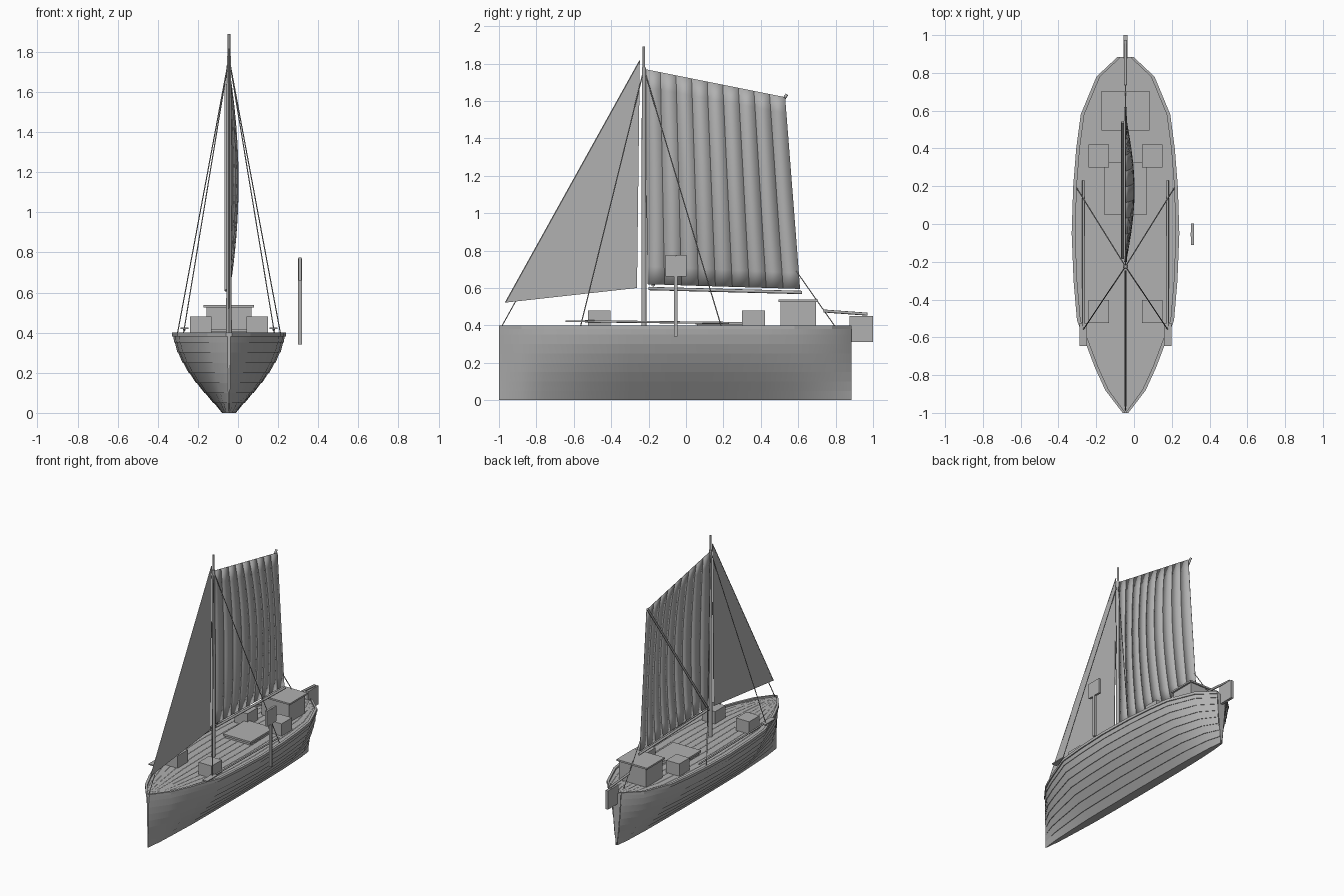
import bpy, math
from mathutils import Vector

CX = -0.045        # centreline of the boat
DECK = 0.388
old = bpy.data.objects.get("Cube")
if old:
    bpy.data.objects.remove(old)

grey = bpy.data.materials.new("weathered_grey")
grey.use_nodes = True
COLOUR = (0.44, 0.44, 0.44, 1)
grey.diffuse_color = COLOUR
grey.node_tree.nodes["Principled BSDF"].inputs["Base Color"].default_value = COLOUR


def make(name, grids, smooth=None, closed=False):
    """Build one object from grids of points; each grid is a list of rows."""
    verts, faces = [], []
    for rows in grids:
        base, n = len(verts), len(rows[0])
        for row in rows:
            verts += row
        for i in range(len(rows) - 1):
            for j in range(n if closed else n - 1):
                k = (j + 1) % n
                faces.append([base + i * n + j, base + i * n + k,
                              base + (i + 1) * n + k, base + (i + 1) * n + j])
        if closed:
            faces.append([base + j for j in reversed(range(n))])
            faces.append([base + (len(rows) - 1) * n + j for j in range(n)])
    me = bpy.data.meshes.new(name)
    me.from_pydata(verts, [], faces)
    me.materials.append(grey)
    ob = bpy.data.objects.new(name, me)
    bpy.context.collection.objects.link(ob)
    if smooth:
        bpy.ops.object.select_all(action='DESELECT')
        ob.select_set(True)
        bpy.context.view_layer.objects.active = ob
        bpy.ops.object.shade_smooth_by_angle(angle=math.radians(smooth))
    return ob


def box(name, x0, x1, y0, y1, z0, z1):
    return make(name, [[[(x0, y0, z), (x1, y0, z), (x1, y1, z), (x0, y1, z)]
                        for z in (z0, z1)]], closed=True)


def rod(name, a, b, r0, r1=None, sides=8):
    a, b = Vector(a), Vector(b)
    turn = (b - a).to_track_quat('Z', 'Y')
    rows = []
    for end, r in ((a, r0), (b, r1 or r0)):
        rows.append([end + turn @ Vector((r * math.cos(t), r * math.sin(t), 0))
                     for t in (math.tau * i / sides for i in range(sides))])
    return make(name, [rows], smooth=50, closed=True)


def thicken(ob, depth):
    mod = ob.modifiers.new("thickness", 'SOLIDIFY')
    mod.thickness, mod.offset = depth, 0


# Hull outline (y, half width) and section (z, share of the half width)
OUTLINE = [(-1, .008), (-.88, .1), (-.76, .155), (-.51, .25), (-.3, .268), (-.05, .278),
           (.2, .27), (.4, .254), (.58, .23), (.78, .147), (.885, .035)]
SECTION = [(0, .11), (.05, .27), (.1, .43), (.15, .58), (.2, .71), (.25, .82),
           (.3, .91), (.35, .97), (.388, 1)]

# Overlapping hull strakes on both sides
strakes = []
for s in (-1, 1):
    for (z0, f0), (z1, f1) in zip(SECTION, SECTION[1:]):
        rows = []
        for z, f, lap in ((z0, f0, 0), (z0, f0, .004), (z1, f1, 0)):
            rows.append([(CX + s * (w * f + (lap if w > .01 else 0)), y, z)
                         for y, w in OUTLINE])
        strakes.append(rows if s > 0 else rows[::-1])
make("hull_strakes", strakes, smooth=25)

# Flat keel, stem and sternpost faces
f0 = SECTION[0][1]
make("keel", [[[(CX + s * w * f0, y, 0) for y, w in OUTLINE] for s in (1, -1)]])
for name, (y, w), d in (("stem", OUTLINE[0], 1), ("sternpost", OUTLINE[-1], -1)):
    make(name, [[[(CX + s * w * f, y, z) for z, f in SECTION] for s in (-d, d)]])

# Deck planks over a sunk sub-deck, leaving narrow seams
make("sub_deck", [[[(CX + s * w, y, DECK - .005) for y, w in OUTLINE] for s in (-1, 1)]])
PLANKS = 10
planks = []
for i in range(PLANKS):
    a, b = (2 * (i + k) / PLANKS - 1 for k in (.03, .97))
    planks.append([[(CX + f * w, y, DECK) for y, w in OUTLINE] for f in (a, b)])
make("deck_planks", planks)

# Rail running round the deck edge
rail = []
for s in (-1, 1):
    rows = []
    for y, w in OUTLINE:
        inner, outer = CX + s * max(w - .012, 0), CX + s * (w + .007)
        row = [(inner, y, .38), (outer, y, .38), (outer, y, .4), (inner, y, .4)]
        rows.append(row if s < 0 else row[::-1])
    rail.append(rows)
make("rail", rail, closed=True)

# Stern house with an overhanging roof, and the low cargo hatch
box("stern_house", CX - .113, CX + .113, .505, .695, .385, .528)
box("stern_house_roof", CX - .126, CX + .126, .495, .705, .526, .538)
box("hatch_coaming", CX - .105, CX + .105, .06, .315, .385, .405)
box("hatch_lid", CX - .115, CX + .115, .05, .325, .405, .419)

# Four deck chests and two stowed oars
for side, s in (("right", -1), ("left", 1)):
    for place, y in (("fore", -.525), ("aft", .3)):
        x0, x1 = sorted((CX + s * .087, CX + s * .195))
        box(f"{place}_chest_{side}", x0, x1, y, y + .122, .385, .48)
    ox = CX + s * .223
    rod(f"stowed_oar_shaft_{side}", (ox, -.54, .422), (ox, .23, .413), .006)
    box(f"stowed_oar_blade_{side}", ox - .02, ox + .02, -.645, -.525, .418, .426)

# Steering oar standing clear of the hull side
box("side_oar_shaft", .3, .318, -.065, -.045, .34, .77)
for name, y in (("front", -.11), ("back", -.053)):
    box(f"side_oar_blade_{name}", .301, .317, y, y + .055, .66, .775)

# Rudder and tiller
box("rudder", CX - .01, CX + .01, .875, 1, .31, .45)
rod("tiller", (CX, .735, .477), (CX, .97, .46), .008)

# Mast and spars
rod("mast", (CX, -.225, .385), (CX, -.225, 1.78), .014, .011, 12)
rod("masthead", (CX, -.225, 1.77), (CX, -.225, 1.89), .007)
rod("boom", (CX, -.2, .597), (CX, .62, .576), .009)
rod("sprit", (CX - .015, -.18, .61), (CX - .015, .54, 1.635), .008)

# Mainsail: cloth panels bellied out to the left
TACK, CLEW = Vector((CX, -.205, .62)), Vector((CX, .61, .595))
THROAT, PEAK = Vector((CX, -.22, 1.77)), Vector((CX, .53, 1.62))
CLOTHS, STEPS = 9, 12


def sail_point(u, v):
    p = TACK.lerp(CLEW, u).lerp(THROAT.lerp(PEAK, u), v)
    p.x += .047 * math.sin(math.pi * u) * math.sin(math.pi * v) ** .8
    return p


cloths = [[[sail_point(u / CLOTHS, v / STEPS) for v in range(STEPS + 1)]
           for u in (i, i + 1)] for i in range(CLOTHS)]
thicken(make("mainsail", cloths, smooth=30), .003)

# Jib: a flat triangle
head, foot, corner = (CX, -.247, 1.815), (CX, -.965, .522), (CX, -.262, .6)
jib = make("jib", [[[foot, corner], [head, head]]])
thicken(jib, .003)

# Standing and running rigging
for side, s in (("right", -1), ("left", 1)):
    rod(f"fore_shroud_{side}", (CX, -.225, 1.77), (CX + s * .228, -.565, .39), .003, sides=6)
    rod(f"aft_shroud_{side}", (CX, -.225, 1.77), (CX + s * .258, .19, .39), .003, sides=6)
rod("jib_luff_rope", head, foot, .004, sides=6)
rod("forestay_tail", (CX, -.91, .53), (CX, -.985, .395), .003, sides=6)
rod("mainsheet", (CX, .59, .69), (CX, .8, .39), .003, sides=6)
